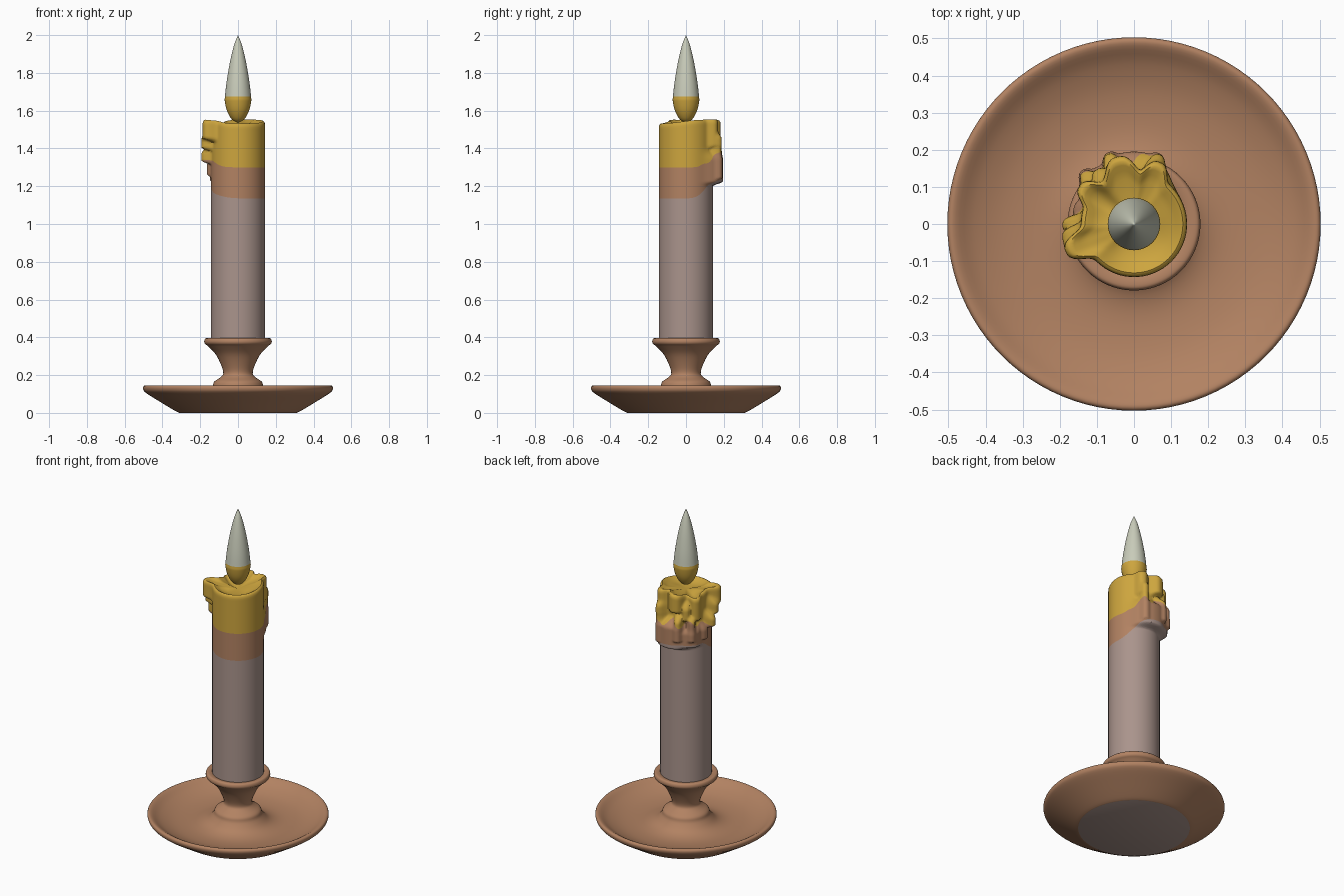
import bpy, bmesh, math
from mathutils import Vector

cube = bpy.data.objects.get("Cube")
if cube:
    bpy.data.objects.remove(cube, do_unlink=True)


def material(name, rgb):
    col = [(c / 255 / 12.92 if c < 11 else ((c / 255 + 0.055) / 1.055) ** 2.4) for c in rgb] + [1]
    m = bpy.data.materials.new(name)
    m.use_nodes = True
    m.diffuse_color = col
    bsdf = next(n for n in m.node_tree.nodes if n.type == 'BSDF_PRINCIPLED')
    bsdf.inputs["Base Color"].default_value = col
    return m


BROWN = material("warm brown", (178, 130, 98))
WAX = material("grey wax", (170, 148, 140))
YELLOW = material("golden yellow", (205, 165, 62))
PALE = material("pale flame", (201, 204, 186))


def skin(name, rings, mats, rule):
    """Join rings of points; a ring of one point closes the end."""
    bm = bmesh.new()
    rows = [[bm.verts.new(p) for p in ring] for ring in rings]
    for i, (a, b) in enumerate(zip(rows, rows[1:])):
        n = max(len(a), len(b))
        for j in range(n):
            k = (j + 1) % n
            if len(a) == 1:
                vs = (a[0], b[k], b[j])
            elif len(b) == 1:
                vs = (a[j], a[k], b[0])
            else:
                vs = (a[j], a[k], b[k], b[j])
            f = bm.faces.new(vs)
            f.material_index = rule(i, f.calc_center_median())
    bmesh.ops.recalc_face_normals(bm, faces=bm.faces)
    me = bpy.data.meshes.new(name)
    bm.to_mesh(me)
    bm.free()
    for m in mats:
        me.materials.append(m)
    ob = bpy.data.objects.new(name, me)
    bpy.context.collection.objects.link(ob)
    bpy.ops.object.select_all(action='DESELECT')
    ob.select_set(True)
    bpy.context.view_layer.objects.active = ob
    bpy.ops.object.shade_smooth_by_angle(angle=math.radians(50))
    return ob


def smooth_profile(pts, steps=4):
    """Catmull-Rom curve through the profile points."""
    p = [Vector(q) for q in pts]
    p = [2 * p[0] - p[1]] + p + [2 * p[-1] - p[-2]]
    out = []
    for a, b, c, d in zip(p, p[1:], p[2:], p[3:]):
        for s in range(steps):
            t = s / steps
            out.append(0.5 * (2 * b + (c - a) * t + (2 * a - 5 * b + 4 * c - d) * t * t
                              + (3 * b - a - 3 * c + d) * t ** 3))
    return out + [p[-2]]


def lathe(name, profile, mats, rule, n=96):
    rings = []
    for r, z in profile:
        if r < 1e-4:
            rings.append([(0, 0, z)])
        else:
            rings.append([(r * math.cos(t), r * math.sin(t), z)
                          for t in (2 * math.pi * j / n for j in range(n))])
    return skin(name, rings, mats, rule)


# Holder: saucer, foot and flared socket, with a grey underside
holder = [(0.31, 0), (0.335, 0.012), (0.41, 0.057), (0.485, 0.104), (0.502, 0.125), (0.499, 0.142),
          (0.48, 0.142), (0.43, 0.112), (0.35, 0.086), (0.25, 0.078), (0.18, 0.095), (0.138, 0.135),
          (0.126, 0.165), (0.092, 0.189), (0.078, 0.21), (0.088, 0.25), (0.118, 0.31),
          (0.158, 0.352), (0.175, 0.366), (0.179, 0.38), (0.172, 0.394), (0.152, 0.394), (0.13, 0.385)]
lathe("candle_holder", [Vector((0, 0))] + smooth_profile(holder), [BROWN, WAX],
      lambda i, c: 1 if i == 0 else 0)

# Flame: golden base and pale tip
base = [(0, 1.535), (0.032, 1.553), (0.058, 1.598), (0.07, 1.65), (0.069, 1.675)]
tip = [(0.069, 1.675), (0.06, 1.755), (0.042, 1.86), (0.02, 1.95), (0, 2.0)]
lathe("flame", smooth_profile(base + tip[1:]), [YELLOW, PALE],
      lambda i, c: int(c.z > 1.675), 48)


# Candle: wax column with drips, in three colour bands
def step(x, a, b):
    t = min(1, max(0, (x - a) / (b - a)))
    return t * t * (3 - 2 * t)


def near(deg, centre, width, power=2):
    d = abs((deg - centre + 180) % 360 - 180)
    return math.exp(-(d / width) ** power)


# drips: angle, angular width, bottom, top, thickness
DRIPS = [(90, 36, 1.20, 1.36, 0.052), (133, 24, 1.21, 1.33, 0.042), (110, 9, 1.25, 1.40, 0.058),
         (135, 9, 1.25, 1.40, 0.054), (70, 9, 1.22, 1.47, 0.054), (181, 10, 1.31, 1.39, 0.050),
         (190, 9, 1.38, 1.47, 0.052), (202, 13, 1.43, 1.60, 0.056), (165, 12, 1.24, 1.33, 0.025),
         (145, 12, 1.37, 1.60, 0.036), (104, 15, 1.42, 1.60, 0.044), (67, 12, 1.39, 1.60, 0.038),
         (125, 10, 1.37, 1.47, 0.035)]


def radius(deg, z):
    total = 0
    for ang, wid, lo, hi, thick in DRIPS:
        h = thick * near(deg, ang, wid, 3) * step(z, lo, lo + 0.025) * (1 - step(z, hi - 0.02, hi + 0.05))
        total += h ** 4
    return 0.143 + total ** 0.25


def brown_bottom(deg):
    return 1.135 + 0.11 * near(deg, 112, 72, 4) + 0.025 * near(deg, 200, 40)


def yellow_bottom(deg):
    back = near(deg, 108, 62, 4)
    return 1.30 + back * (0.075 + 0.022 * math.cos(math.radians(deg * 11))) + 0.035 * near(deg, 195, 30)


def rim(deg):
    return (1.532 + 0.02 * near(deg, 200, 30) + 0.015 * near(deg, 20, 45)
            + 0.02 * near(deg, 85, 45) - 0.012 * near(deg, 145, 20))


N = 144
ANGLES = [360 * j / N for j in range(N)]


def ring(height, scale=1.0, drop=0.0):
    out = []
    for deg in ANGLES:
        z = height(deg)
        r = radius(deg, z) * scale
        t = math.radians(deg)
        out.append((r * math.cos(t), r * math.sin(t), z - drop))
    return out


def band(lo, hi, count):
    return [ring(lambda d, s=s: lo(d) + (hi(d) - lo(d)) * s / count) for s in range(count)]


def shoulder(deg):
    return rim(deg) - 0.022


column = [ring(lambda d: 0.37)]
column += band(lambda d: brown_bottom(d) - 0.08, brown_bottom, 14)
grey_rows = len(column)
column += band(brown_bottom, yellow_bottom, 20)
brown_rows = len(column)
column += band(yellow_bottom, shoulder, 20)
# rounded lip and shallow melted pool
for scale, drop in ((1.0, 0.022), (0.99, 0.011), (0.96, 0.003), (0.92, 0),
                    (0.86, 0.004), (0.78, 0.012), (0.66, 0.02), (0.45, 0.026)):
    column.append(ring(rim, scale, drop))
column.append([(0, 0, 1.51)])
skin("candle", column, [WAX, BROWN, YELLOW],
     lambda i, c: 0 if i < grey_rows else 1 if i < brown_rows else 2)
